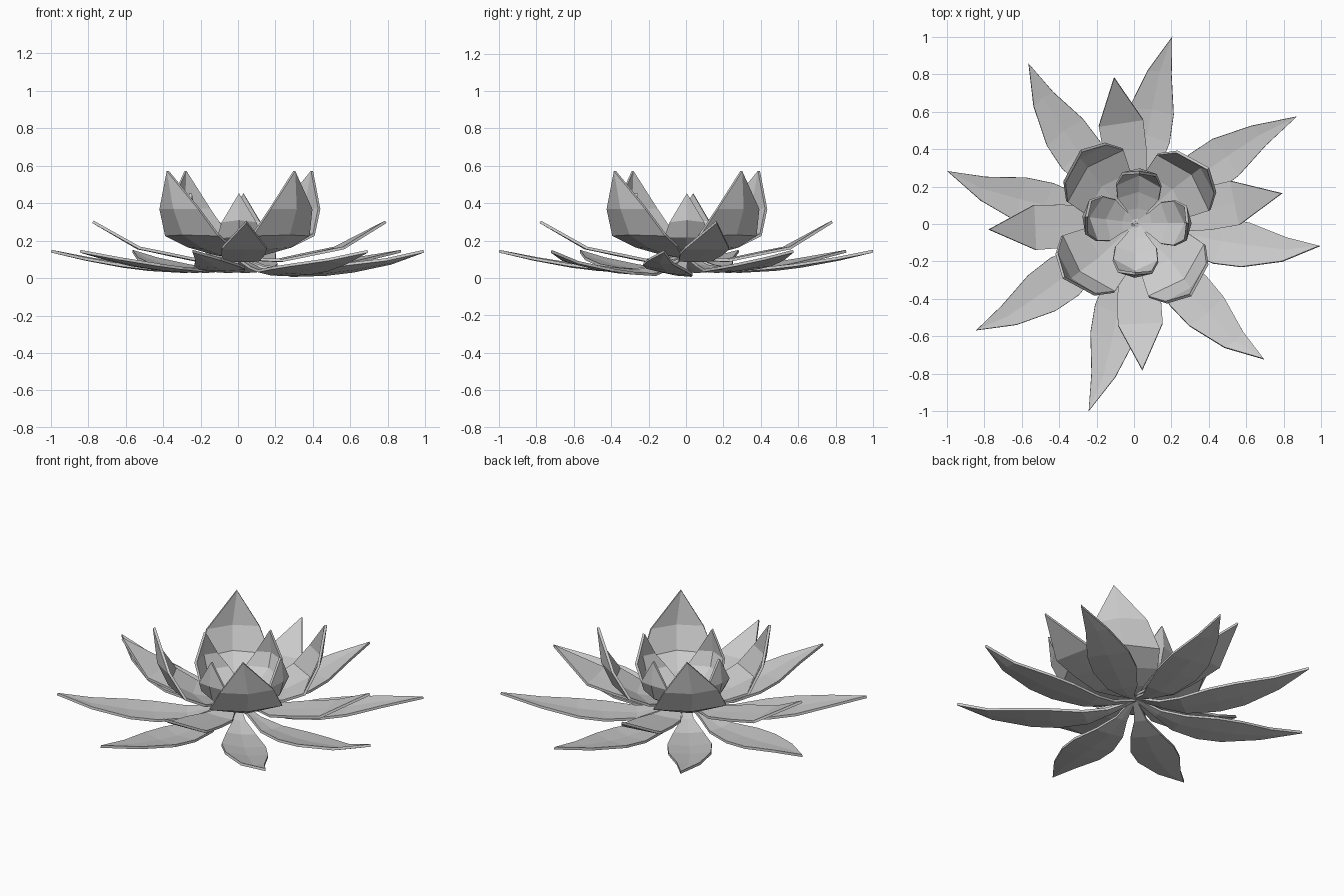
import bpy, bmesh
from math import radians, cos, sin

if "Cube" in bpy.data.objects:
    bpy.data.objects.remove(bpy.data.objects["Cube"])

# Cross-section samples: (side, share of the way from spine to rim)
SECTION = [(-1, 1), (0, 0), (1, 1)]


def petal(name, angle, rows, tip, skew=0.0, tilt=0.0, centre=(0.01, 0.005), drop=0.0):
    """rows: spine r, spine z, half width, rim r, rim z; tip: r, z, skew sideways"""
    bm = bmesh.new()
    a = radians(angle)

    def vert(r, p, z):
        return bm.verts.new((centre[0] + r * cos(a) - p * sin(a),
                             centre[1] + r * sin(a) + p * cos(a), z))

    grid = []
    for sr, sz, w, er, ez in rows:
        grid.append([vert(sr + (er - sr) * k,
                          s * w + skew * max(0, sr / tip[0] - 0.55),
                          sz + (ez - sz) * k + tilt * s * w - drop) for s, k in SECTION])
    end = vert(tip[0], skew, tip[1])
    for lo, hi in zip(grid, grid[1:]):
        for i in range(2):
            bm.faces.new((lo[i], hi[i], hi[i + 1], lo[i + 1]))
    for i in range(2):
        bm.faces.new((grid[-1][i], end, grid[-1][i + 1]))
    bmesh.ops.recalc_face_normals(bm, faces=bm.faces)
    me = bpy.data.meshes.new(name)
    bm.to_mesh(me)
    bm.free()
    ob = bpy.data.objects.new(name, me)
    bpy.context.collection.objects.link(ob)
    mod = ob.modifiers.new("thickness", 'SOLIDIFY')
    mod.thickness = 0.015
    mod.offset = 0


# Outer ring of long flat petals (angle, tip skew, tilt, drop, tip radius)
outer = [(0, .12, .008, 0, .12), (.15, .062, .035, .15, .064), (.28, .034, .085, .28, .04),
         (.48, .045, .125, .46, .052), (.62, .062, .12, .61, .069),
         (.83, .10, .065, .82, .103)]
for i, (ang, skew, tilt, drop, tip_r) in enumerate([
        (36, -.05, 0, 0, 1.045), (81, -.05, 0, 0, 1.02), (127, -.07, 0, 0, 1.02), (168, -.07, 0, 0, 1.028),
        (217.5, -.06, 0, 0, 1.01), (260, -.06, 0, 0, 1.025), (309.5, .08, -.12, .012, 1.0),
        (349, .075, -.15, .014, 1.0)]):
    petal(f"outer_petal_{i + 1}", ang, outer, (tip_r, .143), skew, tilt, (-.005, 0), drop)

# Middle ring of short, rising petals
middle = [(0, .12, .01, 0, .12), (.12, .097, .045, .12, .098), (.22, .092, .09, .22, .095),
          (.38, .125, .115, .38, .128), (.54, .16, .12, .54, .16)]
for i, (ang, tip_r) in enumerate(((11.5, .795), (98.5, .785), (182.5, .785), (272.5, .785))):
    petal(f"middle_petal_{i + 1}", ang, middle, (tip_r, .30))

# Large cupped petals
large = [(0, .11, .015, 0, .11), (.12, .125, .075, .11, .13), (.27, .165, .165, .22, .17),
         (.40, .235, .205, .335, .23), (.46, .37, .15, .42, .37)]
for i in range(4):
    petal(f"large_cup_petal_{i + 1}", 43 + 90 * i, large, (.48, .572), -.05)

# Small inner cupped petals
small = [(0, .11, .015, 0, .11), (.08, .13, .06, .07, .135), (.17, .165, .11, .13, .17),
         (.26, .22, .12, .20, .22), (.285, .31, .09, .26, .30)]
for i, ang in enumerate((0, 87, 173, 268)):
    petal(f"inner_cup_petal_{i + 1}", ang, small, (.27, .452), centre=(.015, .005))
